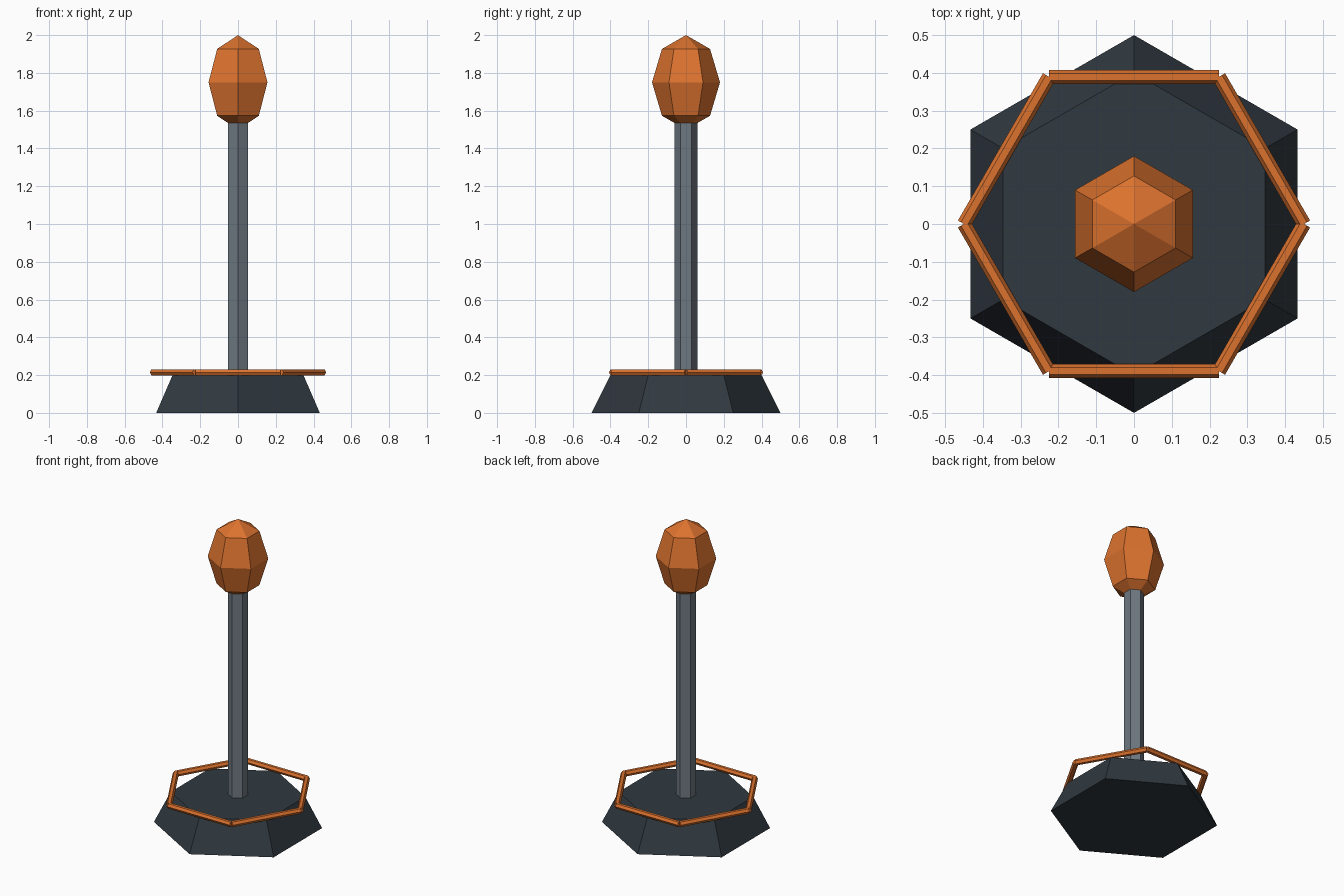
import bpy, bmesh
from math import sin, cos, radians, pi
from mathutils import Matrix, Vector

cube = bpy.data.objects.get("Cube")
if cube:
    bpy.data.objects.remove(cube, do_unlink=True)

SIDES = 6


def material(name, rgb):
    m = bpy.data.materials.new(name)
    m.use_nodes = True
    m.diffuse_color = (*rgb, 1)
    bsdf = next(n for n in m.node_tree.nodes if n.type == 'BSDF_PRINCIPLED')
    bsdf.inputs["Base Color"].default_value = (*rgb, 1)
    return m


orange = material("burnt orange", (0.72, 0.17, 0.028))
slate = material("dark slate", (0.03, 0.041, 0.052))
steel = material("steel grey", (0.156, 0.188, 0.22))


def turned(name, profile, mat, matrix=Matrix()):
    """Six-sided solid from (radius, height) pairs; zero radius makes a point."""
    bm = bmesh.new()
    rings = []
    for r, z in profile:
        angles = [pi / 2 + 2 * pi * i / SIDES for i in range(SIDES if r else 1)]
        rings.append([bm.verts.new((r * cos(a), r * sin(a), z)) for a in angles])
    for low, high in zip(rings, rings[1:]):
        for i in range(SIDES):
            j = (i + 1) % SIDES
            if len(low) == 1:
                bm.faces.new((low[0], high[j], high[i]))
            elif len(high) == 1:
                bm.faces.new((low[i], low[j], high[0]))
            else:
                bm.faces.new((low[i], low[j], high[j], high[i]))
    for cap in (rings[0], rings[-1]):
        if len(cap) > 1:
            bm.faces.new(cap)
    bmesh.ops.recalc_face_normals(bm, faces=bm.faces)
    mesh = bpy.data.meshes.new(name)
    bm.to_mesh(mesh)
    bm.free()
    mesh.materials.append(mat)
    obj = bpy.data.objects.new(name, mesh)
    obj.matrix_world = matrix
    bpy.context.collection.objects.link(obj)
    return obj


# Tapered foot and upright pole
turned("base", [(0.5, 0), (0.4, 0.2)], slate)
turned("pole", [(0.06, 0.2), (0.06, 1.6)], steel)

# Faceted head: a stretched low-poly sphere
head = [(0.18 * sin(t), 1.75 - 0.25 * cos(t)) for t in (pi / 4, pi / 2, 3 * pi / 4)]
turned("head", [(0, 1.5), *head, (0, 2)], orange)

# Ring of six straight bars around the top of the base
RING, HALF, THICK = 0.45, 0.225, 0.0185
up = Vector((0, 0, 1))
for k in range(SIDES):
    a = radians(30 + 60 * k)
    out = Vector((cos(a), sin(a), 0))
    along = up.cross(out)
    centre = out * RING * cos(pi / SIDES) + up * 0.215
    frame = Matrix((up, out, along)).transposed().to_4x4()
    turned(f"ring_bar_{k + 1}", [(THICK, -HALF), (THICK, HALF)], orange,
           Matrix.Translation(centre) @ frame)
